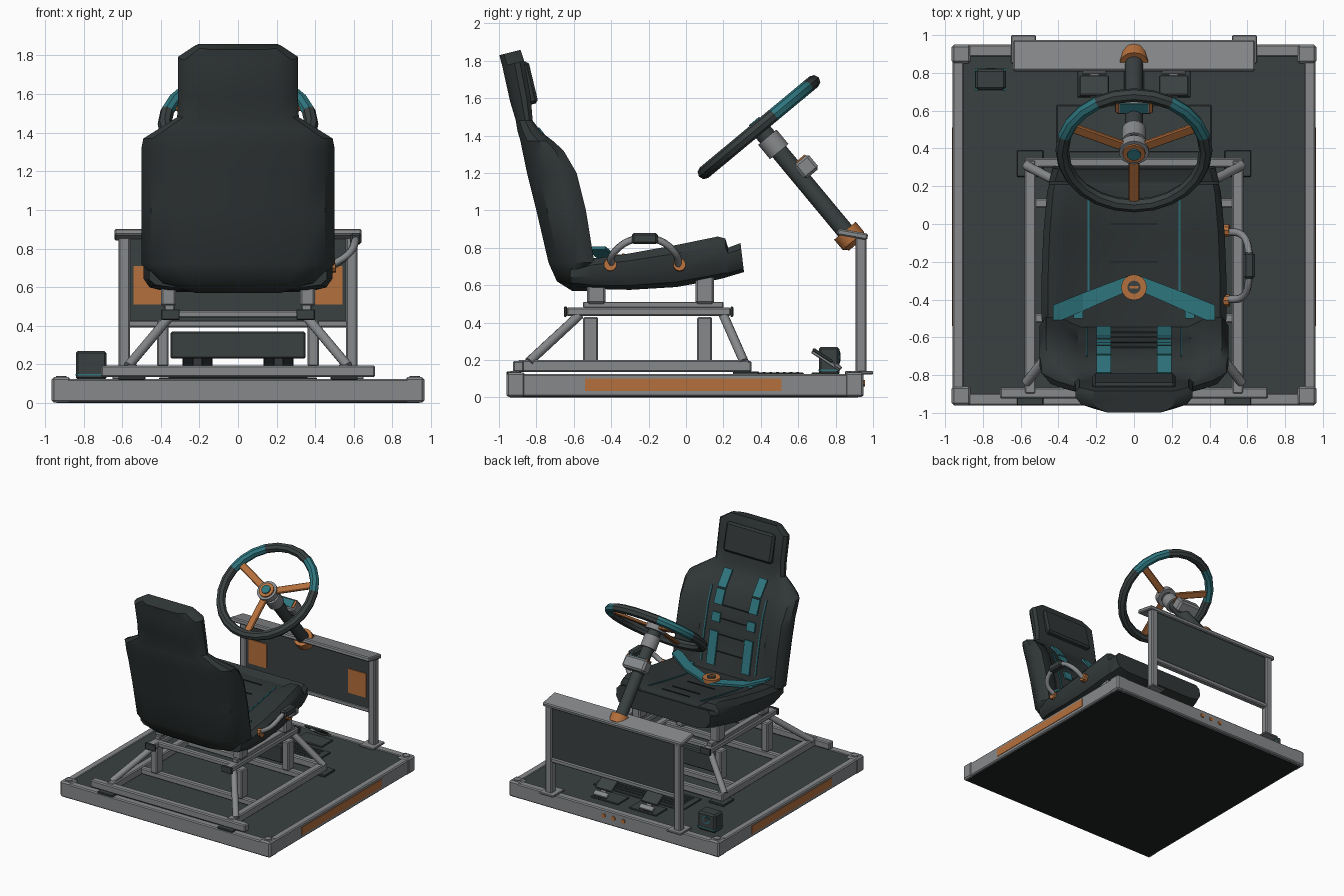
import bpy, bmesh, math
from mathutils import Matrix, Vector

if "Cube" in bpy.data.objects:
    bpy.data.objects.remove(bpy.data.objects["Cube"])

def mat(name, c):
    m = bpy.data.materials.new(name)
    m.diffuse_color = (*c, 1)
    m.use_nodes = True
    m.node_tree.nodes["Principled BSDF"].inputs["Base Color"].default_value = m.diffuse_color
    return m

GREY = mat("steel grey", (0.24, 0.25, 0.26))
DARK = mat("dark slate", (0.042, 0.052, 0.052))
SEAT = mat("seat charcoal", (0.030, 0.037, 0.037))
BLACK = mat("underside black", (0.014, 0.018, 0.019))
TEAL = mat("teal", (0.028, 0.18, 0.21))
ORANGE = mat("orange", (0.46, 0.16, 0.045))
I = Matrix()

def finish(name, bm, mats, M=I, smooth=False):
    bmesh.ops.recalc_face_normals(bm, faces=bm.faces)
    bm.transform(M)
    me = bpy.data.meshes.new(name)
    bm.to_mesh(me)
    bm.free()
    o = bpy.data.objects.new(name, me)
    bpy.context.collection.objects.link(o)
    for m in mats:
        me.materials.append(m)
    if smooth:
        bpy.ops.object.select_all(action='DESELECT')
        o.select_set(True)
        bpy.context.view_layer.objects.active = o
        bpy.ops.object.shade_smooth_by_angle(angle=math.radians(35))
    return o

def box(name, c, s, m, bev=0.008, M=I):
    bm = bmesh.new()
    bmesh.ops.create_cube(bm, size=1, matrix=Matrix.Translation(c) @ Matrix.Diagonal((*s, 1)))
    if bev:
        bmesh.ops.bevel(bm, geom=bm.edges[:], offset=min(bev, min(s) * 0.3), segments=1, affect='EDGES')
    return finish(name, bm, [m], M)

def span(name, x, y, z, m, bev=0.008):
    """Box from three (low, high) ranges."""
    r = (x, y, z)
    return box(name, [(a + b) / 2 for a, b in r], [b - a for a, b in r], m, bev)

def aim(p, q):
    p, q = Vector(p), Vector(q)
    return Matrix.Translation((p + q) / 2) @ (q - p).to_track_quat('Z', 'Y').to_matrix().to_4x4(), (q - p).length

def rod(name, p, q, r, m, n=12, M=I, r2=None):
    A, L = aim(p, q)
    bm = bmesh.new()
    bmesh.ops.create_cone(bm, cap_ends=True, segments=n, radius1=r, radius2=r2 or r, depth=L, matrix=A)
    return finish(name, bm, [m], M, True)

def loft(name, rings, m):
    bm = bmesh.new()
    vs = [[bm.verts.new(p) for p in r] for r in rings]
    n = len(vs[0])
    for a, b in zip(vs, vs[1:]):
        for i in range(n):
            bm.faces.new((a[i], a[(i + 1) % n], b[(i + 1) % n], b[i]))
    bm.faces.new(vs[0])
    bm.faces.new(vs[-1])
    return finish(name, bm, [m], I, True)

def section(w, lo, hi, rec, round_back=1.0):
    """Bolstered cross-section as (x, depth) points."""
    d, k = hi - lo, round_back
    h = [((.78 - .14 * k) * w, lo), ((.95 - .05 * k) * w, lo + (.08 + .14 * k) * d),
         (w, lo + (.35 + .2 * k) * d), (w, hi - .2 * d),
         (.93 * w, hi), (.74 * w, hi - .15 * rec), (.60 * w, hi - rec)]
    return h + [(-x, y) for x, y in reversed(h)]

def interp(rows, t):
    for a, b in zip(rows, rows[1:]):
        if a[0] <= t <= b[0]:
            k = (t - a[0]) / (b[0] - a[0])
            return (a[3] - a[4]) * (1 - k) + (b[3] - b[4]) * k

# Platform
for s in (-1, 1):
    span("side_rail", sorted((s * .90, s * .96)), (-.96, .94), (.005, .125), GREY)
    span("end_rail", (-.93, .93), sorted((s * .89 - .005, s * .955 - .005)), (.005, .125), GREY)
    span("side_accent", sorted((s * .955, s * .964)), (-.54, .51), (.035, .10), ORANGE, 0)
    for t in (-1, 1):
        box("corner_block", (s * .915, t * .905 - .005, .068), (.1, .1, .132), GREY, .012)
        rod("corner_bolt", (s * .915, t * .905 - .005, .13), (s * .915, t * .905 - .005, .14), .028, GREY, 8)
span("deck", (-.91, .91), (-.9, .89), (.02, .12), DARK, 0)
span("underside", (-.94, .94), (-.94, .92), (0, .01), BLACK, 0)
for i in (-1, 0, 1):
    rod("rear_button", (i * .09, .94, .075), (i * .09, .957, .075), .018, ORANGE, 10)

# Seat subframe
span("rear_cross_rail", (-.71, .71), (-.925, -.865), (.135, .195), GREY)
span("front_cross_rail", (-.58, .58), (.30, .35), (.135, .195), GREY)
for y in (-.5, .11):
    span("lower_cross_rail", (-.55, .55), (y - .025, y + .025), (.14, .19), GREY)
for s in (-1, 1):
    span("floor_rail", sorted((s * .52, s * .58)), (-.9, .34), (.135, .20), GREY)
    for y in (-.93, .32):
        box("floor_pad", (s * .55, y, .129), (.14, .14 if y > 0 else .06, .018), DARK, .004)
    for y in (-.51, .10):
        span("frame_post", sorted((s * .36, s * .42)), (y - .04, y + .04), (.19, .43), GREY)
        span("seat_bracket", sorted((s * .32, s * .40)), (y - .02, y + .08) if y < 0 else (y - .05, y + .05),
             (.50, .65 if y < 0 else .68), GREY, .012)
    rod("rear_brace", (s * .57, -.84, .19), (s * .36, -.57, .44), .025, GREY)
    rod("front_brace", (s * .57, .31, .19), (s * .36, .20, .44), .025, GREY)
    span("upper_rail", sorted((s * .32, s * .39)), (-.64, .24), (.435, .48), GREY)
    for y in (-.645, .245):
        box("rail_cap", (s * .35, y, .458), (.095, .016, .055), DARK, .004)
    span("slider", sorted((s * .33, s * .38)), (-.55, .2), (.48, .51), GREY, .004)
for y in (-.56, .16):
    span("upper_cross_bar", (-.35, .35), (y - .025, y + .025), (.44, .48), GREY)
span("under_seat_plate", (-.35, .35), (.075, .125), (.23, .37), DARK)

# Backrest: z, half width, back y, front y, recess
back = [(.57, .22, -.61, -.52, .01), (.62, .41, -.69, -.50, .03), (.72, .5, -.735, -.49, .06),
        (1.0, .5, -.80, -.535, .07), (1.2, .5, -.85, -.585, .07), (1.32, .5, -.875, -.655, .05),
        (1.37, .49, -.885, -.71, .03), (1.42, .41, -.90, -.775, .01), (1.48, .315, -.91, -.82, 0),
        (1.58, .31, -.94, -.83, 0), (1.77, .31, -.982, -.865, 0), (1.83, .22, -.998, -.885, 0)]
loft("backrest", [[(x, y, z + (.25 * (y - yb) if z > 1.5 else 0)) for x, y in section(w, yb, yf, r)]
                  for z, w, yb, yf, r in back], SEAT)
T = Matrix.Translation((0, -.845, 1.68)) @ Matrix.Rotation(math.radians(13.5), 4, 'X')
box("headrest_pad", (0, 0, 0), (.44, .06, .23), SEAT, .015, T)

# Cushion: y, half width, bottom z, bolster z, recess
cush = [(-.62, .46, .60, .70, .02), (-.5, .49, .58, .74, .04), (-.3, .49, .575, .77, .05),
        (-.05, .48, .59, .815, .05), (.17, .46, .63, .86, .05), (.21, .45, .64, .85, .05),
        (.225, .45, .645, .80, 0), (.31, .43, .67, .825, 0)]
loft("cushion", [[(x, y - (.12 * (z - lo) if y > .3 else 0), z) for x, z in section(w, lo, hi, r, .3)]
                 for y, w, lo, hi, r in cush], SEAT)

# Strips laid on the seat: harness, piping and seams
def strip(name, p, q, w, th, m):
    p, q = Vector(p), Vector(q)
    d, X = (q - p).normalized(), Vector((1, 0, 0))
    R = Matrix((X, X.cross(d), d)).transposed().to_4x4()
    box(name, (0, 0, 0), (w, th, (q - p).length), m, 0, Matrix.Translation((p + q) / 2) @ R)

def on_back(x, z):
    return (x, interp(back, z) + .004, z)

def on_cush(x, y):
    return (x, y, interp(cush, y) + .002)

for s in (-1, 1):
    for z0, z1 in ((1.32, 1.44), (1.2, 1.31), (1.07, 1.14), (.74, 1.0)):
        strip("shoulder_strap", on_back(s * .16, z0), on_back(s * .16, z1), .075, .018, TEAL)
    for z0, z1 in ((.75, 1.0), (1.0, 1.2), (1.2, 1.32)):
        strip("back_piping", on_back(s * .25, z0), on_back(s * .25, z1), .01, .01, TEAL)
    for y0, y1 in ((-.45, -.3), (-.3, -.05), (-.05, .15)):
        strip("cushion_piping", on_cush(s * .24, y0), on_cush(s * .24, y1), .01, .01, TEAL)
    # Lap belt lying on the cushion and rising over the bolster
    for a, b in (((.02, -.27, -.35, .722), (.27, -.365, -.46, .73)),
                 ((.27, -.365, -.46, .73), (.43, -.43, -.53, .79))):
        bm = bmesh.new()
        for dz in (0, .018):
            bm.faces.new([bm.verts.new((s * x, y, z + dz)) for x, y, z in
                          ((a[0], a[1], a[3]), (b[0], b[1], b[3]), (b[0], b[2], b[3]), (a[0], a[2], a[3]))])
        bmesh.ops.bridge_loops(bm, edges=bm.edges[:])
        finish("lap_belt", bm, [TEAL])
    span("belt_tail", sorted((s * .27, s * .32)), (-.5, -.42), (.70, .745), TEAL, 0)
for z in (.85, .98, 1.1, 1.2):
    x, y, z = on_back(0, z)
    box("back_seam", (0, y - .003, z), (.24, .01, .008), BLACK, 0)
for y in (-.2, 0, .13):
    box("cushion_seam", on_cush(0, y), (.25, .008, .008), BLACK, 0)
rod("buckle", (0, -.335, .71), (0, -.335, .76), .068, ORANGE, 16)
rod("buckle_face", (0, -.335, .76), (0, -.335, .765), .035, DARK, 16)
box("buckle_slot", (0, -.335, .766), (.05, .012, .006), ORANGE, 0)

# Side grab handle
cv = bpy.data.curves.new("grab_handle", 'CURVE')
cv.dimensions = '3D'
cv.bevel_depth, cv.bevel_resolution, cv.resolution_u = .02, 1, 5
sp = cv.splines.new('BEZIER')
pts = [(.48, -.40, .71), (.575, -.385, .775), (.61, -.28, .845), (.61, -.16, .845), (.575, -.06, .775), (.48, -.04, .70)]
sp.bezier_points.add(len(pts) - 1)
for b, p in zip(sp.bezier_points, pts):
    b.co, b.handle_left_type, b.handle_right_type = p, 'AUTO', 'AUTO'
cv.materials.append(GREY)
h = bpy.data.objects.new("grab_handle", cv)
bpy.context.collection.objects.link(h)
bpy.context.view_layer.objects.active = h
h.select_set(True)
bpy.ops.object.convert(target='MESH')
span("handle_grip", (.58, .64), (-.29, -.15), (.82, .88), DARK, .012)
for y in (-.405, -.035):
    rod("handle_mount", (.46, y, .705), (.505, y, .71), .034, ORANGE, 10)

# Dash panel
for s in (-1, 1):
    span("panel_post", sorted((s * .56, s * .62)), (.905, .965), (.13, .86), GREY)
    span("post_foot", sorted((s * .52, s * .65)), (.85, 1.0), (.123, .14), GREY, .004)
    span("panel_accent", sorted((s * .375, s * .54)), (.907, .914), (.51, .71), ORANGE, 0)
span("panel", (-.57, .57), (.914, .95), (.42, .86), DARK, 0)
span("panel_lower_rail", (-.62, .62), (.91, .96), (.39, .43), GREY)
box("panel_top", (0, 0, 0), (1.28, .165, .035), GREY, .008,
    Matrix.Translation((0, .89, .872)) @ Matrix.Rotation(math.radians(-10), 4, 'X'))

# Steering wheel and column, built along the tilted wheel axis
W = Matrix.Translation((0, .39, 1.445)) @ Matrix.Rotation(math.radians(39.7), 4, 'X')
bm = bmesh.new()
N, K, R, r = 24, 8, .380, .036
ring = [[bm.verts.new(((R + r * math.cos(2 * math.pi * j / K)) * math.cos(2 * math.pi * i / N),
                       (R + r * math.cos(2 * math.pi * j / K)) * math.sin(2 * math.pi * i / N),
                       r * math.sin(2 * math.pi * j / K))) for j in range(K)] for i in range(N)]
for i in range(N):
    for j in range(K):
        a, b = ring[i], ring[(i + 1) % N]
        f = bm.faces.new((a[j], b[j], b[(j + 1) % K], a[(j + 1) % K]))
        ang = (i + .5) * 360 / N
        f.material_index = int(20 < ang < 60 or 120 < ang < 160)
finish("wheel_rim", bm, [DARK, TEAL], W, True)
for a in (25, 155, 270):
    box("wheel_spoke", (.215, 0, -.005), (.31, .058, .022), ORANGE, .006, W @ Matrix.Rotation(math.radians(a), 4, 'Z'))
for nm, z0, z1, rr, m in (("wheel_hub", -.03, .02, .08, GREY), ("hub_ring", .02, .032, .06, ORANGE),
                          ("hub_button", .032, .042, .036, TEAL), ("column_neck", -.08, -.03, .05, DARK),
                          ("column_collar", -.17, -.07, .064, GREY),
                          ("steering_column", -.74, -.15, .047, DARK)):
    rod(nm, (0, 0, z0), (0, 0, z1), rr, m, 16, W)
rod("column_clamp", (0, 0, -.79), (0, 0, -.72), .075, ORANGE, 14, W)
rod("clamp_dome", (0, 0, -.815), (0, 0, -.79), .05, ORANGE, 14, W, .075)
box("control_pod", (0, .06, -.325), (.2, .10, .10), GREY, .015, W)
box("pod_screen", (0, .065, -.273), (.15, .06, .008), TEAL, 0, W)
for s in (-1, 1):
    box("pod_button", (s * .088, .065, -.273), (.018, .06, .009), ORANGE, 0, W)

# Pedals, foot mat and side box
span("foot_mat", (-.41, .41), (.38, .63), (.118, .132), DARK, .004)
for i in range(6):
    span("mat_ridge", (-.36, .36), (.41 + i * .036, .425 + i * .036), (.13, .137), DARK, 0)
for s in (-1, 1):
    span("pedal_base", sorted((s * .05, s * .30)), (.67, .82), (.118, .132), DARK, .004)
    P = Matrix.Translation((s * .21, .745, .20)) @ Matrix.Rotation(math.radians(-33), 4, 'X')
    box("pedal_arm", (0, .005, 0), (.05, .18, .02), GREY, .004, P)
    box("pedal_pad", (0, -.025, .012), (.155, .125, .018), DARK, .005, P)
    box("pedal_heel", (0, .075, .008), (.13, .045, .02), GREY, .005, P)
span("side_box", (-.84, -.68), (.71, .82), (.12, .27), DARK, .012)
span("side_box_band", (-.842, -.678), (.708, .822), (.142, .150), TEAL, 0)
rod("side_box_ring", (-.76, .815, .215), (-.76, .823, .215), .032, TEAL, 14)
rod("side_box_dial", (-.76, .82, .215), (-.76, .826, .215), .024, DARK, 14)
